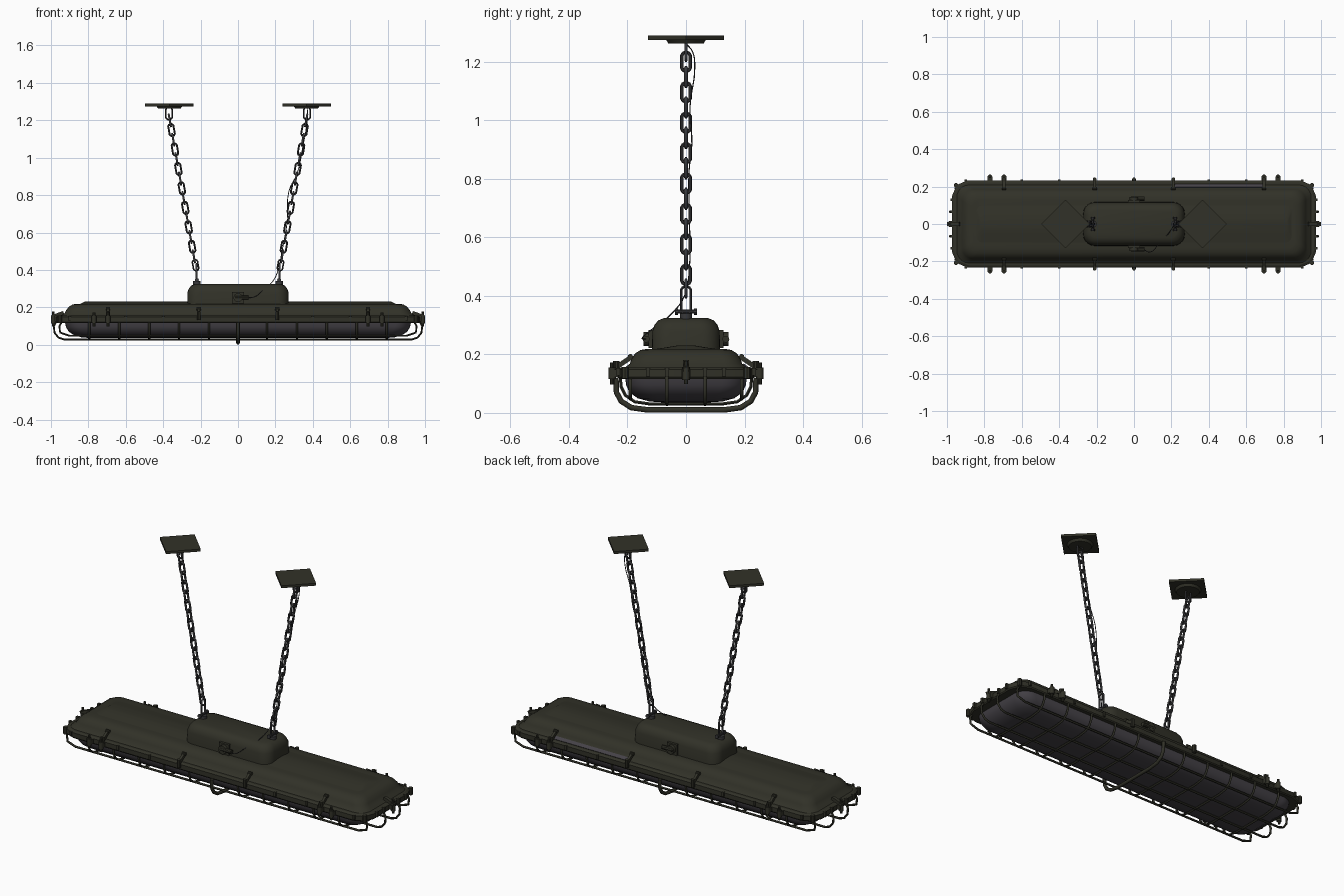
import bpy, bmesh, math
from mathutils import Vector, Matrix

if "Cube" in bpy.data.objects:
    bpy.data.objects.remove(bpy.data.objects["Cube"])


def material(name, rgb):
    m = bpy.data.materials.new(name)
    m.use_nodes = True
    m.diffuse_color = (*rgb, 1)
    bsdf = m.node_tree.nodes["Principled BSDF"]
    bsdf.inputs["Base Color"].default_value = (*rgb, 1)
    bsdf.inputs["Roughness"].default_value = 0.6
    return m


OLIVE = material("dark olive paint", (0.031, 0.031, 0.021))
GLASS = material("smoky glass", (0.058, 0.053, 0.062))
STEEL = material("dark steel", (0.04, 0.04, 0.043))


def finish(name, mesh, mat, angle=35):
    ob = bpy.data.objects.new(name, mesh)
    bpy.context.collection.objects.link(ob)
    mesh.materials.clear()
    mesh.materials.append(mat)
    bpy.ops.object.select_all(action="DESELECT")
    ob.select_set(True)
    bpy.context.view_layer.objects.active = ob
    bpy.ops.object.shade_smooth_by_angle(angle=math.radians(angle))
    return ob


def from_bmesh(name, bm, mat, angle=35):
    bmesh.ops.recalc_face_normals(bm, faces=bm.faces)
    mesh = bpy.data.meshes.new(name)
    bm.to_mesh(mesh)
    bm.free()
    return finish(name, mesh, mat, angle)


def outline(hx, hy, r, z, seg):
    """Rectangle with rounded corners, or chamfered ones when seg is 1."""
    pts = []
    for k, (sx, sy) in enumerate([(1, 1), (-1, 1), (-1, -1), (1, -1)]):
        for i in range(seg + 1):
            a = math.pi / 2 * (k + i / seg)
            pts.append((sx * (hx - r) + r * math.cos(a),
                        sy * (hy - r) + r * math.sin(a), z))
    return pts


def loft(name, rings, mat, seg=6, angle=35):
    bm = bmesh.new()
    loops = [[bm.verts.new(p) for p in outline(*r, seg)] for r in rings]
    n = len(loops[0])
    for a, b in zip(loops, loops[1:]):
        for i in range(n):
            j = (i + 1) % n
            bm.faces.new((a[i], a[j], b[j], b[i]))
    bm.faces.new(loops[0])
    bm.faces.new(loops[-1])
    return from_bmesh(name, bm, mat, angle)


def wires(name, paths, radius, mat, closed=False, smooth=False, res=1):
    """Sweep a round section along each path, as one mesh."""
    cu = bpy.data.curves.new(name, "CURVE")
    cu.dimensions = "3D"
    cu.bevel_depth, cu.bevel_resolution = radius, res
    cu.use_fill_caps = True
    cu.resolution_u = 4
    for path in paths:
        if smooth:
            sp = cu.splines.new("BEZIER")
            sp.bezier_points.add(len(path) - 1)
            for bp, p in zip(sp.bezier_points, path):
                bp.co = p
                bp.handle_left_type = bp.handle_right_type = "AUTO"
        else:
            sp = cu.splines.new("POLY")
            sp.points.add(len(path) - 1)
            for pt, p in zip(sp.points, path):
                pt.co = (*p, 1)
        sp.use_cyclic_u = closed
    tmp = bpy.data.objects.new(name + "_path", cu)
    bpy.context.collection.objects.link(tmp)
    dg = bpy.context.evaluated_depsgraph_get()
    mesh = bpy.data.meshes.new_from_object(tmp.evaluated_get(dg))
    bpy.data.objects.remove(tmp)
    return finish(name, mesh, mat, 60)


def add_box(bm, c, size, rot=Matrix()):
    m = Matrix.Translation(c) @ rot @ Matrix.Diagonal((*size, 1))
    bmesh.ops.create_cube(bm, size=1, matrix=m)


def add_cyl(bm, c, r, h, axis="Z", seg=12, top=None):
    rot = {"Z": Matrix(), "X": Matrix.Rotation(math.pi / 2, 4, "Y"),
           "Y": Matrix.Rotation(math.pi / 2, 4, "X")}[axis]
    bmesh.ops.create_cone(bm, cap_ends=True, segments=seg, radius1=r,
                          radius2=r if top is None else top, depth=h,
                          matrix=Matrix.Translation(c) @ rot)


# Housing, rim, glass and central box
loft("housing", [(0.955, 0.22, 0.07, 0.145), (0.945, 0.205, 0.065, 0.158),
                 (0.928, 0.192, 0.06, 0.168), (0.918, 0.186, 0.06, 0.185),
                 (0.905, 0.174, 0.06, 0.203), (0.885, 0.155, 0.05, 0.215),
                 (0.86, 0.13, 0.04, 0.219)], OLIVE)
loft("top_ridge", [(0.85, 0.12, 0.04, 0.216), (0.83, 0.06, 0.03, 0.225),
                   (0.82, 0.03, 0.02, 0.23)], OLIVE)
loft("rim", [(0.968, 0.228, 0.08, 0.116), (0.972, 0.232, 0.08, 0.122),
             (0.972, 0.232, 0.08, 0.148), (0.962, 0.222, 0.08, 0.155)],
     OLIVE, seg=2, angle=25)
loft("glass_cover", [(0.925, 0.207, 0.08, 0.12), (0.92, 0.205, 0.08, 0.095),
                     (0.905, 0.193, 0.08, 0.07), (0.875, 0.165, 0.07, 0.05),
                     (0.835, 0.125, 0.06, 0.039), (0.79, 0.08, 0.04, 0.036)],
     GLASS, angle=60)
loft("junction_box", [(0.272, 0.117, 0.06, 0.2), (0.27, 0.115, 0.06, 0.28),
                      (0.263, 0.108, 0.06, 0.3), (0.25, 0.095, 0.05, 0.316),
                      (0.23, 0.075, 0.04, 0.324)], OLIVE)

# Pale gasket strip along the back of the rim
bm = bmesh.new()
add_box(bm, (0.455, 0.203, 0.161), (0.47, 0.02, 0.006), Matrix.Rotation(-0.65, 4, "X"))
from_bmesh("gasket_strip", bm, GLASS)

# Wire cage: cross hoops, lengthwise rods and a heavier middle hoop
half = [(0.224, 0.12), (0.222, 0.09), (0.207, 0.06), (0.175, 0.038), (0.12, 0.03)]
profile = half + [(-y, z) for y, z in reversed(half)]
xs = [s * x for x in (0.155, 0.315, 0.475, 0.635, 0.795) for s in (-1, 1)]
wires("cage_hoops", [[(x, y, z) for y, z in profile] for x in xs], 0.006, OLIVE)
rods = []
for y, z in ((0.065, 0.028), (0.19, 0.048)):
    for s in (-1, 1):
        out = 0.985 if y < 0.1 else 0.955
        end = [(out - 0.015, 0.125), (out, 0.1), (out - 0.004, 0.065),
               (out - 0.025, z + 0.01), (out - 0.055, z)]
        rods.append([(x, s * y, h) for x, h in end]
                    + [(-x, s * y, h) for x, h in reversed(end)])
wires("cage_rods", rods, 0.006, OLIVE)
hoop = [(0, y * 1.07, z - 0.02 if z < 0.1 else z) for y, z in profile]
wires("middle_hoop", [hoop], 0.0095, OLIVE, res=2)

# Clamps, bolts and rim studs, repeated on both sides and ends
bm = bmesh.new()
for s in (-1, 1):
    for x in (-0.77, -0.695, 0.695, 0.77):
        add_box(bm, (x, s * 0.238, 0.135), (0.026, 0.034, 0.026))
        add_cyl(bm, (x, s * 0.252, 0.135), 0.013, 0.04)
        add_cyl(bm, (x, s * 0.252, 0.135), 0.007, 0.075, seg=8)
    for x in (-0.695, -0.21, 0.21, 0.695):
        add_box(bm, (x, s * 0.213, 0.173), (0.014, 0.06, 0.016),
                Matrix.Rotation(-s * 0.6, 4, "X"))
        add_cyl(bm, (x, s * 0.238, 0.155), 0.011, 0.045, seg=10)
        add_cyl(bm, (x, s * 0.19, 0.192), 0.009, 0.022, "X", seg=10)
    for x in (-0.9, -0.6, -0.4, 0.4, 0.6, 0.9):
        add_box(bm, (x, s * 0.232, 0.14), (0.012, 0.014, 0.026))
    # End clamp
    add_box(bm, (s * 0.965, 0, 0.16), (0.07, 0.02, 0.018), Matrix.Rotation(s * 0.35, 4, "Y"))
    add_box(bm, (s * 0.975, 0, 0.135), (0.03, 0.03, 0.026))
    add_cyl(bm, (s * 0.987, 0, 0.135), 0.013, 0.045)
    add_cyl(bm, (s * 0.987, 0, 0.138), 0.007, 0.08, seg=8)
    for y in (-0.13, -0.065, 0.065, 0.13):
        add_box(bm, (s * 0.974, y, 0.14), (0.016, 0.014, 0.03))
    for t in (-1, 1):
        add_cyl(bm, (s * 0.952, t * 0.208, 0.137), 0.012, 0.04, seg=8)
from_bmesh("clamps_and_studs", bm, OLIVE)

# Cable glands on the front and back of the junction box
bm = bmesh.new()
for s in (-1, 1):
    add_box(bm, (0, s * 0.117, 0.252), (0.062, 0.022, 0.062))
    add_cyl(bm, (0, s * 0.132, 0.252), 0.024, 0.026, "Y", seg=16)
    add_cyl(bm, (0.02, s * 0.136, 0.252), 0.012, 0.07, "X", seg=10)
from_bmesh("cable_glands", bm, OLIVE)

# Ceiling plates turned on their corners, with round bosses beneath
bm = bmesh.new()
for s in (-1, 1):
    side = 0.13 * math.sqrt(2)
    add_box(bm, (s * 0.367, 0, 1.282), (side, side, 0.014), Matrix.Rotation(math.pi / 4, 4, "Z"))
    add_cyl(bm, (s * 0.367, 0, 1.269), 0.06, 0.014, seg=32, top=0.069)
from_bmesh("ceiling_plates", bm, OLIVE)

# Chain anchors on the junction box
bm = bmesh.new()
for s in (-1, 1):
    add_cyl(bm, (s * 0.22, 0, 0.325), 0.02, 0.03, seg=14)
    add_cyl(bm, (s * 0.22, 0, 0.346), 0.007, 0.075, "Y", seg=10)
    for t in (-1, 1):
        add_cyl(bm, (s * 0.22, t * 0.033, 0.346), 0.011, 0.01, "Y", seg=10)
from_bmesh("chain_anchors", bm, STEEL)


def link(centre, along, across, length, width):
    """Stadium-shaped closed loop."""
    pts = []
    for i in range(12):
        a = 2 * math.pi * (i + 0.5) / 12
        shift = (length - width) * (1 if math.sin(a) > 0 else -1)
        pts.append(centre + across * width * math.cos(a)
                   + along * (shift + width * math.sin(a)))
    return pts


# Chains of alternating links, with a shackle at each end
links, shackles = [], []
for s in (-1, 1):
    low, high = Vector((s * 0.218, 0, 0.37)), Vector((s * 0.37, 0, 1.23))
    along = (high - low).normalized()
    across = (Vector((0, 1, 0)), Vector((0, 1, 0)).cross(along))
    for i in range(15):
        z = 1.2 - 0.052 * i
        c = low.lerp(high, (z - low.z) / (high.z - low.z))
        links.append(link(c, along, across[i % 2], 0.033, 0.0145))
    shackles.append(link(Vector((s * 0.369, 0, 1.237)), Vector((0, 0, 1)),
                         Vector((1, 0, 0)), 0.034, 0.018))
    shackles.append(link(Vector((s * 0.221, 0, 0.385)), Vector((0, 0, 1)),
                         Vector((0, 1, 0)), 0.048, 0.017))
    shackles.append(link(Vector((s * 0.227, 0, 0.425)), along, across[1], 0.03, 0.0145))
wires("chain_links", links, 0.006, STEEL, closed=True)
wires("shackles", shackles, 0.005, STEEL, closed=True)

# Thin supply cable hanging beside one chain
cable = [(0.37, 0.0, 1.262), (0.372, 0.022, 1.235), (0.368, 0.03, 1.18),
         (0.345, 0.014, 1.05), (0.318, 0.02, 0.92), (0.272, 0.01, 0.82),
         (0.262, 0.012, 0.65), (0.235, 0.012, 0.5), (0.215, -0.005, 0.4),
         (0.185, -0.05, 0.338), (0.13, -0.11, 0.29), (0.085, -0.15, 0.255),
         (0.05, -0.136, 0.252)]
wires("supply_cable", [cable], 0.0022, STEEL, smooth=True)
